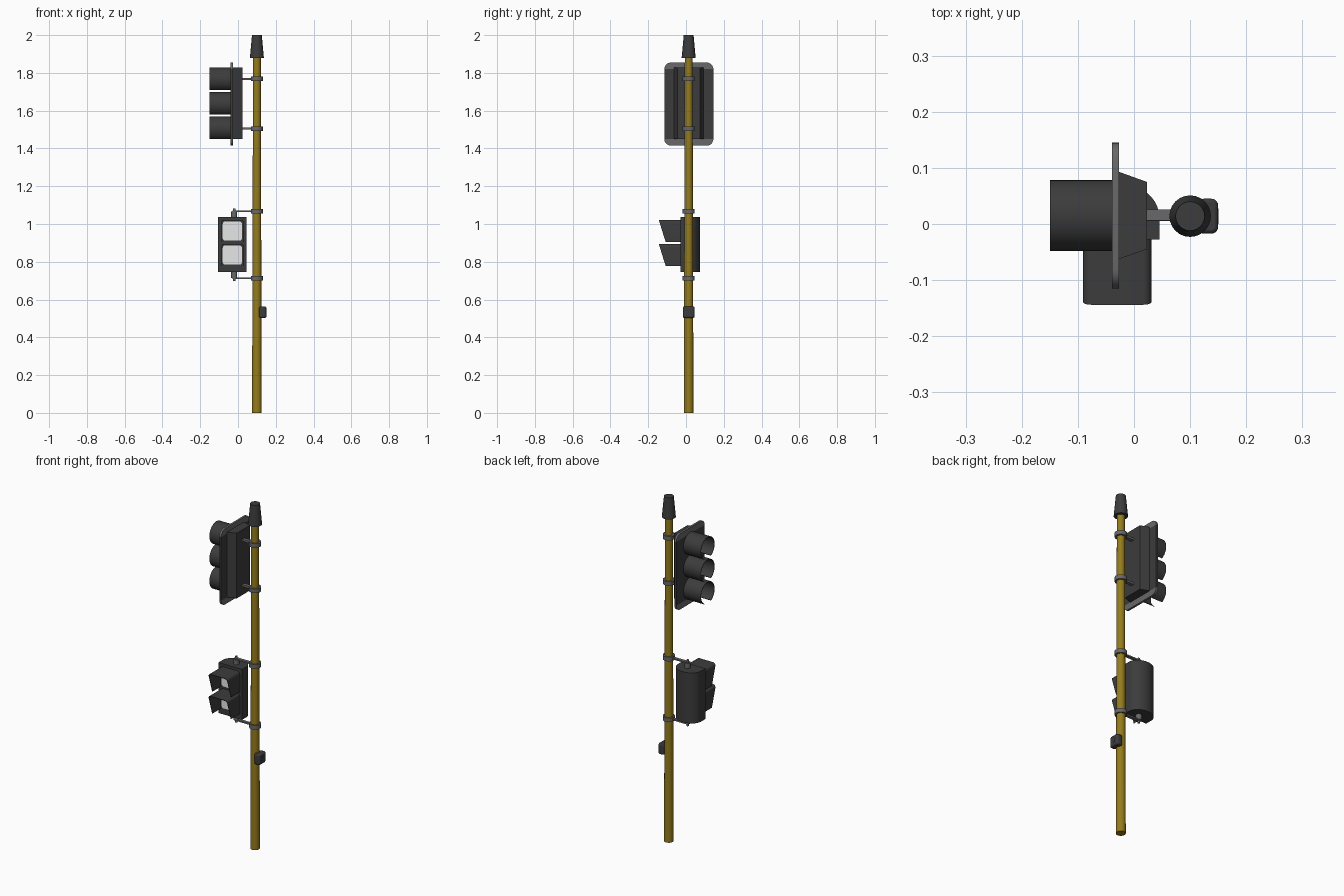
import bpy, bmesh, math
from mathutils import Vector

if "Cube" in bpy.data.objects:
    bpy.data.objects.remove(bpy.data.objects["Cube"])


def mat(name, r, g, b):
    m = bpy.data.materials.new(name)
    m.diffuse_color = (r, g, b, 1)
    m.use_nodes = True
    m.node_tree.nodes["Principled BSDF"].inputs["Base Color"].default_value = m.diffuse_color
    return m


DARK = mat("charcoal", 0.045, 0.045, 0.045)
GREY = mat("bracket grey", 0.14, 0.14, 0.145)
YELLOW = mat("pole yellow", 0.3, 0.2, 0.012)
WHITE = mat("lens white", 0.82, 0.82, 0.82)
RED = mat("lens red", 0.5, 0.03, 0.02)
AMBER = mat("lens amber", 0.6, 0.3, 0.02)
GREEN = mat("lens green", 0.02, 0.35, 0.12)
PX, PY = 0.1, 0.014      # pole axis


def finish(name, bm, *mats, smooth=True):
    bmesh.ops.recalc_face_normals(bm, faces=bm.faces)
    me = bpy.data.meshes.new(name)
    bm.to_mesh(me)
    bm.free()
    ob = bpy.data.objects.new(name, me)
    bpy.context.collection.objects.link(ob)
    for m in mats:
        me.materials.append(m)
    if smooth:
        bpy.ops.object.select_all(action='DESELECT')
        ob.select_set(True)
        bpy.context.view_layer.objects.active = ob
        bpy.ops.object.shade_smooth_by_angle(angle=math.radians(35))
    return ob


def place(axis, u, v, w):
    """Put profile point (u, v) at height w along an axis."""
    return Vector({'X': (w, u, v), 'Y': (u, w, v), 'Z': (u, v, w)}[axis])


def prism(name, pts, axis, a, b, *mats, top=None):
    """Extrude a closed profile from a to b, optionally to another profile."""
    bm = bmesh.new()
    lo = [bm.verts.new(place(axis, u, v, a)) for u, v in pts]
    hi = [bm.verts.new(place(axis, u, v, b)) for u, v in (top or pts)]
    bm.faces.new(lo)
    bm.faces.new(hi)
    for i in range(len(pts)):
        j = (i + 1) % len(pts)
        bm.faces.new((lo[i], lo[j], hi[j], hi[i]))
    return finish(name, bm, *mats)


def circle(u, v, r, n=24):
    return [(u + r * math.cos(2 * math.pi * i / n), v + r * math.sin(2 * math.pi * i / n))
            for i in range(n)]


def rect(u0, u1, v0, v1, r=0.0, n=5):
    """Rectangle profile with rounded corners."""
    if r == 0:
        return [(u0, v0), (u1, v0), (u1, v1), (u0, v1)]
    pts = []
    for k, (cu, cv) in enumerate([(u1 - r, v1 - r), (u0 + r, v1 - r),
                                  (u0 + r, v0 + r), (u1 - r, v0 + r)]):
        for i in range(n + 1):
            t = math.pi / 2 * (k + i / n)
            pts.append((cu + r * math.cos(t), cv + r * math.sin(t)))
    return pts


def shell(name, outer, inner, axis, base, front):
    """Open curved sheet with thickness; front(v) gives the lip position."""
    bm = bmesh.new()
    rows = []
    for (u, v), (s, t) in zip(outer, inner):
        rows.append([bm.verts.new(p) for p in (
            place(axis, u, v, base), place(axis, u, v, front(v)),
            place(axis, s, t, front(v)), place(axis, s, t, base))])
    for p, q in zip(rows, rows[1:]):
        for k in range(4):
            m = (k + 1) % 4
            bm.faces.new((p[k], p[m], q[m], q[k]))
    bm.faces.new(rows[0])
    bm.faces.new(rows[-1])
    return finish(name, bm, DARK)


# Pole, slightly tapered, and its cap
prism("pole", circle(PX, PY, 0.0255), 'Z', 0, 1.9, YELLOW, top=circle(PX, PY, 0.0205))
prism("pole_cap", circle(PX, PY, 0.037), 'Z', 1.88, 2.0, DARK, top=circle(PX, PY, 0.026))

# Clamps around the pole
for i, z in enumerate((1.768, 1.505, 1.067, 0.714)):
    prism(f"clamp_{i}", circle(PX, PY, 0.032), 'Z', z - 0.012, z + 0.012, GREY)

# Vehicle signal: tapered housing
prism("signal_housing", [(-0.027, -0.0625), (0.023, -0.045), (0.023, 0.075), (-0.027, 0.093)],
      'Z', 1.45, 1.828, DARK)

# Backplate: dark sides, grey rounded strips at top and bottom
outline = rect(-0.115, 0.145, 1.415, 1.855, 0.035)
prism("backplate_sides", rect(-0.115, 0.145, 1.45, 1.82), 'X', -0.039, -0.027, DARK)
prism("backplate_top", outline[:12], 'X', -0.039, -0.027, GREY)
prism("backplate_bottom", outline[12:], 'X', -0.039, -0.027, GREY)

# Three lenses, each under an open-bottomed tunnel visor
SY, R = 0.0155, 0.0635
for z, m, label in ((1.765, RED, "top"), (1.635, AMBER, "middle"), (1.505, GREEN, "bottom")):
    arc = [math.radians(-62 + 304 * i / 32) for i in range(33)]
    ring = [[(SY + r * math.cos(t), z + r * math.sin(t)) for t in arc] for r in (R, R - 0.003)]
    shell(f"{label}_signal_visor", ring[0], ring[1], 'X', -0.037, lambda v: -0.15)
    prism(f"{label}_signal_lens", circle(SY, z, 0.056, 32), 'X', -0.038, -0.043, m,
          top=circle(SY, z, 0.05, 32))

# Arms holding the vehicle signal
for n, z in (("upper", 1.768), ("lower", 1.505)):
    prism(f"{n}_signal_arm", rect(0.02, PX - 0.02, 0.006, 0.026), 'Z', z - 0.006, z + 0.006, GREY)

# Pedestrian signal: housing with rounded back
CX = -0.03
back = [(CX + 0.075 * math.cos(math.pi * i / 20), 0.012 + 0.062 * math.sin(math.pi * i / 20))
        for i in range(21)]
prism("walk_signal_housing", [(CX - 0.075, -0.028), (CX + 0.075, -0.028)] + back,
      'Z', 0.745, 1.038, DARK)

# Two square lenses with bezels and slanted hoods
for label, z in (("upper", 0.9625), ("lower", 0.8355)):
    prism(f"{label}_walk_bezel", rect(CX - 0.061, CX + 0.061, z - 0.059, z + 0.059, 0.016),
          'Y', -0.027, -0.033, DARK)
    prism(f"{label}_walk_lens", rect(CX - 0.051, CX + 0.051, z - 0.051, z + 0.051, 0.014),
          'Y', -0.03, -0.036, WHITE)
    hood = []
    for d in (0, 0.003):
        w, r = 0.061 - d, 0.016 - d
        top = rect(CX - w, CX + w, z - 0.059, z + 0.059 - d, r)[:12]
        hood.append([(CX + w, z - 0.059)] + top + [(CX - w, z - 0.059)])
    shell(f"{label}_walk_hood", hood[0], hood[1], 'Y', -0.028,
          lambda v, z=z: -0.144 + (z + 0.059 - v) * 0.31)

# Arms and studs holding the pedestrian signal top and bottom
for n, z, end, s in (("upper", 1.067, 1.035, 1), ("lower", 0.714, 0.75, -1)):
    prism(f"{n}_walk_arm", rect(-0.03, PX - 0.02, PY - 0.009, PY + 0.009), 'Z',
          z - 0.004, z + 0.004, GREY)
    prism(f"{n}_walk_stud", circle(-0.02, PY, 0.016, 16), 'Z', end, z, GREY)
    prism(f"{n}_walk_bolt", circle(-0.02, PY, 0.007, 12), 'Z', z, z + s * 0.015, GREY)

# Push button box on the pole
box = prism("push_button_box", rect(0.112, 0.15, -0.017, 0.045, 0.012), 'Z', 0.503, 0.563, DARK)
bev = box.modifiers.new("soft_edges", 'BEVEL')
bev.width, bev.segments = 0.006, 2
prism("push_button", circle(PY, 0.533, 0.014, 20), 'X', 0.148, 0.151, DARK)
